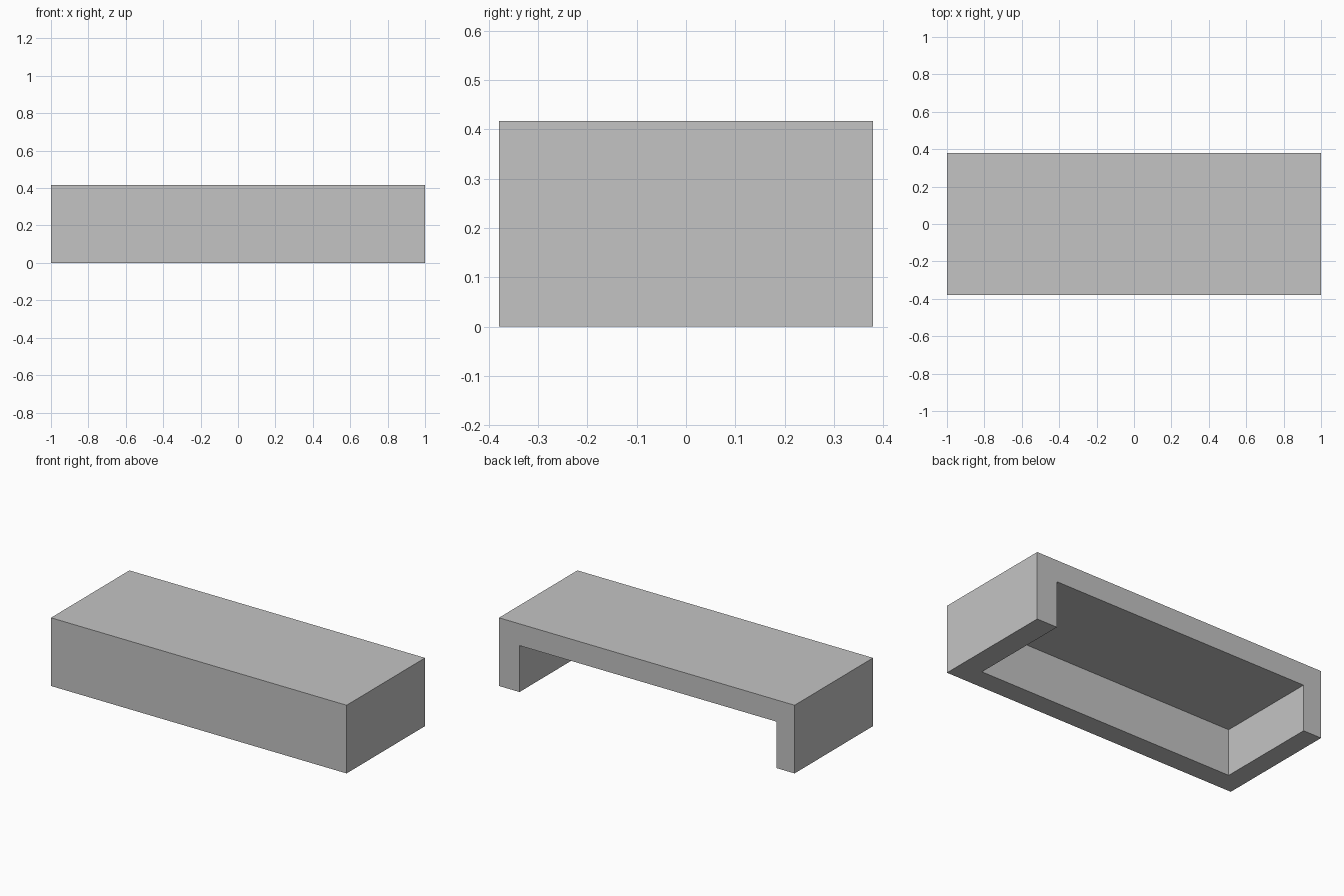
import bpy
import bmesh

cube = bpy.data.objects.get("Cube")
if cube:
    bpy.data.objects.remove(cube, do_unlink=True)

# Overall size and wall thicknesses
X, Y, H = 1.0, 0.379, 0.417
WALL_LEFT, WALL_RIGHT, WALL_FRONT, SLAB = 0.139, 0.123, 0.129, 0.133

grey = bpy.data.materials.new("plain_grey")
grey.use_nodes = True
grey.diffuse_color = (0.55, 0.55, 0.55, 1)
grey.node_tree.nodes["Principled BSDF"].inputs["Base Color"].default_value = grey.diffuse_color

# Plan outline of the walls: a U open at the back
left, right, front = X - WALL_LEFT, -X + WALL_RIGHT, -Y + WALL_FRONT
outer = [(-X, Y), (-X, -Y), (X, -Y), (X, Y)]
inner = [(left, Y), (left, front), (right, front), (right, Y)]

bm = bmesh.new()


def ring(points, z):
    return [bm.verts.new((x, y, z)) for x, y in points]


out_low, out_high = ring(outer, 0), ring(outer, H)
in_low, in_high = ring(inner, 0), ring(inner, H - SLAB)

# Top surface, underside of the slab and the feet of the walls
bm.faces.new(out_high)
bm.faces.new(in_high)
bm.faces.new(out_low + in_low)

# Outer and inner wall sides
for low, high in ((out_low, out_high), (in_low, in_high)):
    for i in range(3):
        bm.faces.new((low[i], low[i + 1], high[i + 1], high[i]))

# Back edge: an arch around the opening
bm.faces.new((out_low[0], out_high[0], out_high[3], out_low[3],
              in_low[0], in_high[0], in_high[3], in_low[3]))

bmesh.ops.recalc_face_normals(bm, faces=bm.faces)
mesh = bpy.data.meshes.new("open_backed_cover")
bm.to_mesh(mesh)
bm.free()
mesh.materials.append(grey)
cover = bpy.data.objects.new("open_backed_cover", mesh)
bpy.context.collection.objects.link(cover)
